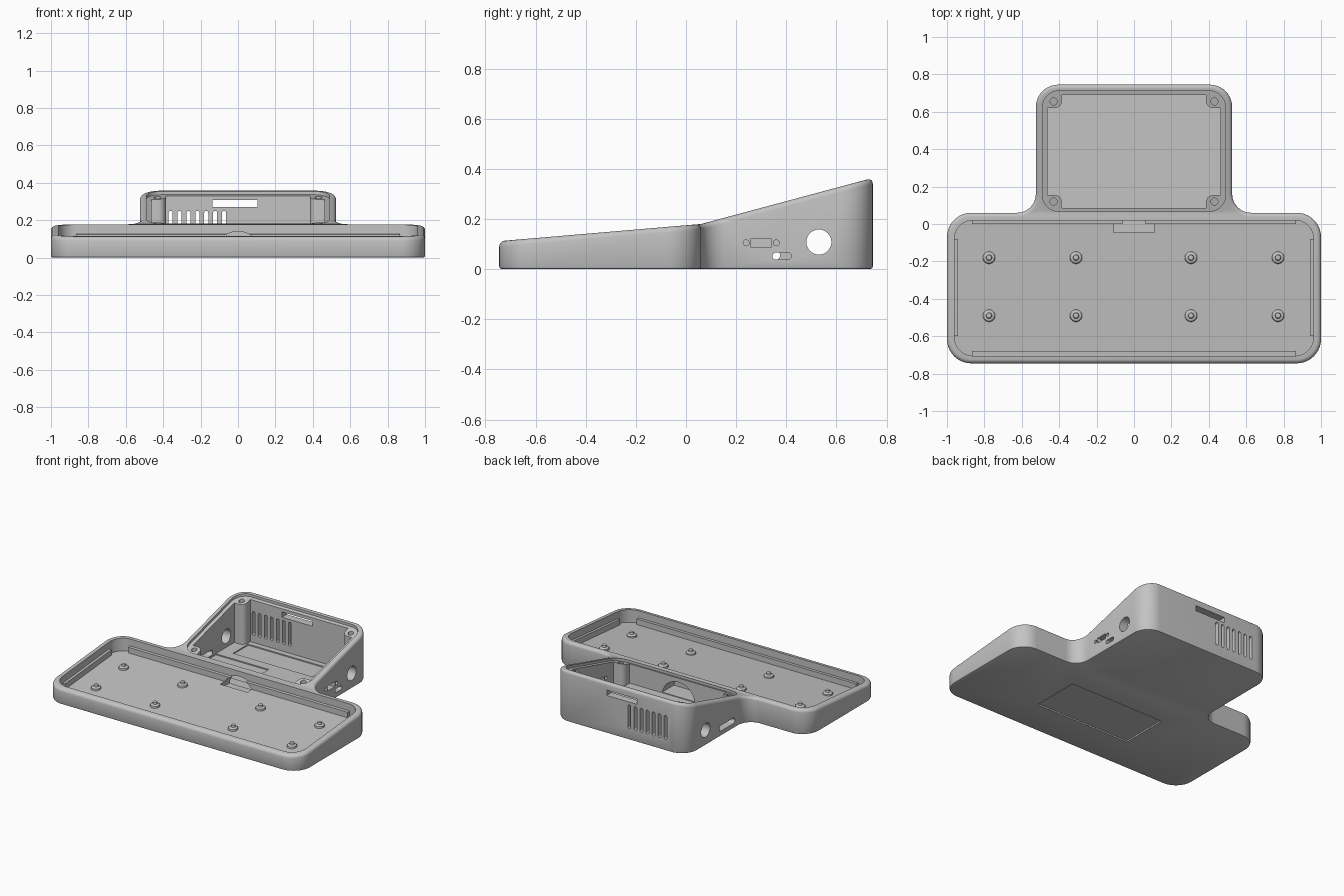
import bpy
import bmesh
import math
from mathutils import Vector

cube = bpy.data.objects.get("Cube")
if cube:
    bpy.data.objects.remove(cube, do_unlink=True)

# Single material
grey = bpy.data.materials.new("light_grey_plastic")
grey.use_nodes = True
COLOUR = (0.55, 0.55, 0.55, 1)
grey.diffuse_color = COLOUR
grey.node_tree.nodes["Principled BSDF"].inputs["Base Color"].default_value = COLOUR

CREASE, BACK, FRONT = 0.06, 0.745, -0.745


def top(y):
    """Height of the two-slope upper surface."""
    if y < CREASE:
        return 0.18 + (y - CREASE) * 0.085
    return 0.18 + (y - CREASE) * 0.268


def outline(points, inset=0.0, steps=10):
    """Counter-clockwise polygon of (x, y, radius), filleted and inset."""
    result = []
    count = len(points)
    for i, (x, y, r) in enumerate(points):
        p = Vector((x, y))
        e1 = (p - Vector(points[i - 1][:2])).normalized()
        e2 = (Vector(points[(i + 1) % count][:2]) - p).normalized()
        n1, n2 = Vector((-e1.y, e1.x)), Vector((-e2.y, e2.x))
        corner = p + (n1 + n2) * inset / (1 + n1.dot(n2))
        turn = 1 if e1.cross(e2) > 0 else -1
        if r == 0:
            result.append(corner)
            continue
        r -= turn * inset
        bend = math.acos(max(-1, min(1, e1.dot(e2))))
        centre = corner - e1 * r * math.tan(bend / 2) + n1 * turn * r
        for k in range(steps + 1):
            a = turn * bend * k / steps
            v = -n1 * turn * r
            result.append(centre + Vector((v.x * math.cos(a) - v.y * math.sin(a),
                                           v.x * math.sin(a) + v.y * math.cos(a))))
    return result


def rect(u0, u1, v0, v1, r=0.0, steps=6):
    return outline([(u0, v0, r), (u1, v0, r), (u1, v1, r), (u0, v1, r)], 0, steps)


def circle(u, v, r, n=32):
    return [Vector((u + r * math.cos(math.tau * k / n),
                    v + r * math.sin(math.tau * k / n))) for k in range(n)]


def loft(name, rings, crease=False):
    """Closed solid through equal-length rings of points."""
    bm = bmesh.new()
    loops = [[bm.verts.new(p) for p in ring] for ring in rings]
    n = len(loops[0])
    for a, b in zip(loops, loops[1:]):
        for i in range(n):
            j = (i + 1) % n
            bm.faces.new((a[i], a[j], b[j], b[i]))
    bm.faces.new(loops[0][::-1])
    bm.faces.new(loops[-1])
    if crease:
        # Split along the crease, then drop the upper rings onto the slopes
        bmesh.ops.bisect_plane(bm, geom=bm.verts[:] + bm.edges[:] + bm.faces[:],
                               plane_co=(0, CREASE + 0.003, 0), plane_no=(0, 1, 0))
        for v in bm.verts:
            if v.co.z > 0.5:
                v.co.z += top(v.co.y) - 1
    bmesh.ops.recalc_face_normals(bm, faces=bm.faces)
    mesh = bpy.data.meshes.new(name)
    bm.to_mesh(mesh)
    bm.free()
    mesh.materials.append(grey)
    obj = bpy.data.objects.new(name, mesh)
    bpy.context.scene.collection.objects.link(obj)
    return obj


def upright(shape, low, high):
    """Prism along z between two height rules."""
    return loft("cutter", [[(p.x, p.y, h(p.y)) for p in shape] for h in (low, high)])


def along_x(shape, a, b):
    return loft("cutter", [[(x, p.x, p.y) for p in shape] for x in (a, b)])


def along_y(shape, a, b):
    return loft("cutter", [[(p.x, y, p.y) for p in shape] for y in (a, b)])


def flat(z):
    return lambda y: z


def below(depth):
    return lambda y: top(y) - depth


def combine(body, tool, operation="DIFFERENCE"):
    mod = body.modifiers.new("combine", "BOOLEAN")
    mod.operation, mod.object, mod.solver = operation, tool, "EXACT"
    bpy.context.view_layer.objects.active = body
    bpy.ops.object.modifier_apply(modifier=mod.name)
    bpy.data.objects.remove(tool, do_unlink=True)


def smooth(obj):
    bpy.ops.object.select_all(action="DESELECT")
    obj.select_set(True)
    bpy.context.view_layer.objects.active = obj
    bpy.ops.object.shade_smooth_by_angle(angle=math.radians(32))


# Case: T-shaped shell with rounded rim and base edge
W = 0.525
PLAN = [(-1, FRONT, .13), (1, FRONT, .13), (1, CREASE, .13), (W, CREASE, .1),
        (W, BACK, .12), (-W, BACK, .12), (-W, CREASE, .1), (-1, CREASE, .13)]
RIM = 0.022
levels = [(0.01, 0), (0.003, 0.003), (0, 0.01)]
for k in range(5):
    a = math.pi / 2 * k / 4
    levels.append((RIM * (1 - math.cos(a)), 1 - RIM * (1 - math.sin(a))))
case = loft("case", [[(p.x, p.y, z) for p in outline(PLAN, i)] for i, z in levels], True)

# Front tray cavity, then the support ledges inside it
combine(case, upright(rect(-.96, .96, -.705, .02, .1, 10), below(.09), below(-.1)))
for shape in (rect(-.865, .865, 0, .03), rect(-.865, .865, -.715, -.68),
              rect(-.97, -.942, -.6, -.08), rect(.942, .97, -.6, -.08)):
    combine(case, upright(shape, below(.1), below(.05)), "UNION")

# Rear box: lid recess and cavity that leaves four corner posts
combine(case, upright(rect(-.49, .49, .067, .712, .09, 10), below(.018), flat(.6)))
X, P, Y0, Y1, D = .463, .385, .085, .69, .07
cavity = [(-P, Y0, 0), (P, Y0, 0), (P, Y0 + D, .04), (X, Y0 + D, 0),
          (X, Y1 - D, 0), (P, Y1 - D, .04), (P, Y1, 0), (-P, Y1, 0),
          (-P, Y1 - D, .04), (-X, Y1 - D, 0), (-X, Y0 + D, 0), (-P, Y0 + D, .04)]
combine(case, upright(outline(cavity), flat(.03), flat(.6)))
for x in (-.43, .43):
    for y in (.12, .655):
        combine(case, upright(circle(x, y, .019, 20), below(.12), flat(.6)))

# Cable tunnel through the dividing wall
R, BASE = .13, .025
start = math.asin(BASE / R)
arch = []
for k in range(25):
    a = start + (math.pi - 2 * start) * k / 24
    arch.append(Vector((R * math.cos(a), .01 + R * math.sin(a))))
combine(case, along_y(arch, -.045, .1))

# Side openings: round hole on both sides, port group on one, cable slot on the other
combine(case, along_x(circle(.53, .108, .05), -.7, .7))
for shape in (circle(.24, .105, .012, 16), circle(.36, .105, .012, 16),
              rect(.26, .34, .086, .122), rect(.345, .42, .038, .066, .0135)):
    combine(case, along_x(shape, .4, .7))
combine(case, along_x(rect(.2, .375, .036, .075, .019), -.7, -.4))

# Back openings: card slot and vent row
combine(case, along_y(rect(-.137, .103, .27, .308), .65, .8))
for k in range(7):
    x = -.075 - .0475 * k
    combine(case, along_y(rect(x - .011, x + .011, .08, .25, .0105), .65, .8))

# Shallow pockets in the box floor and a label recess underneath
for shape in (rect(-.375, .25, .48, .65), rect(-.462, -.045, .165, .41)):
    combine(case, upright(shape, flat(.022), flat(.05)))
combine(case, upright(rect(-.345, .405, -.485, -.135), flat(-.1), flat(.01)))
smooth(case)

# Tray standoffs with locating pins
for row in (-.49, -.18):
    for x in (-.775, -.31, .305, .77):
        floor = top(row) - .09
        profile = [(.034, -.01), (.032, .01), (.026, .016), (.016, .018), (.014, .03), (.008, .034)]
        smooth(loft("standoff", [[(p.x, p.y, floor + z) for p in circle(x, row, r, 20)]
                                 for r, z in profile]))
